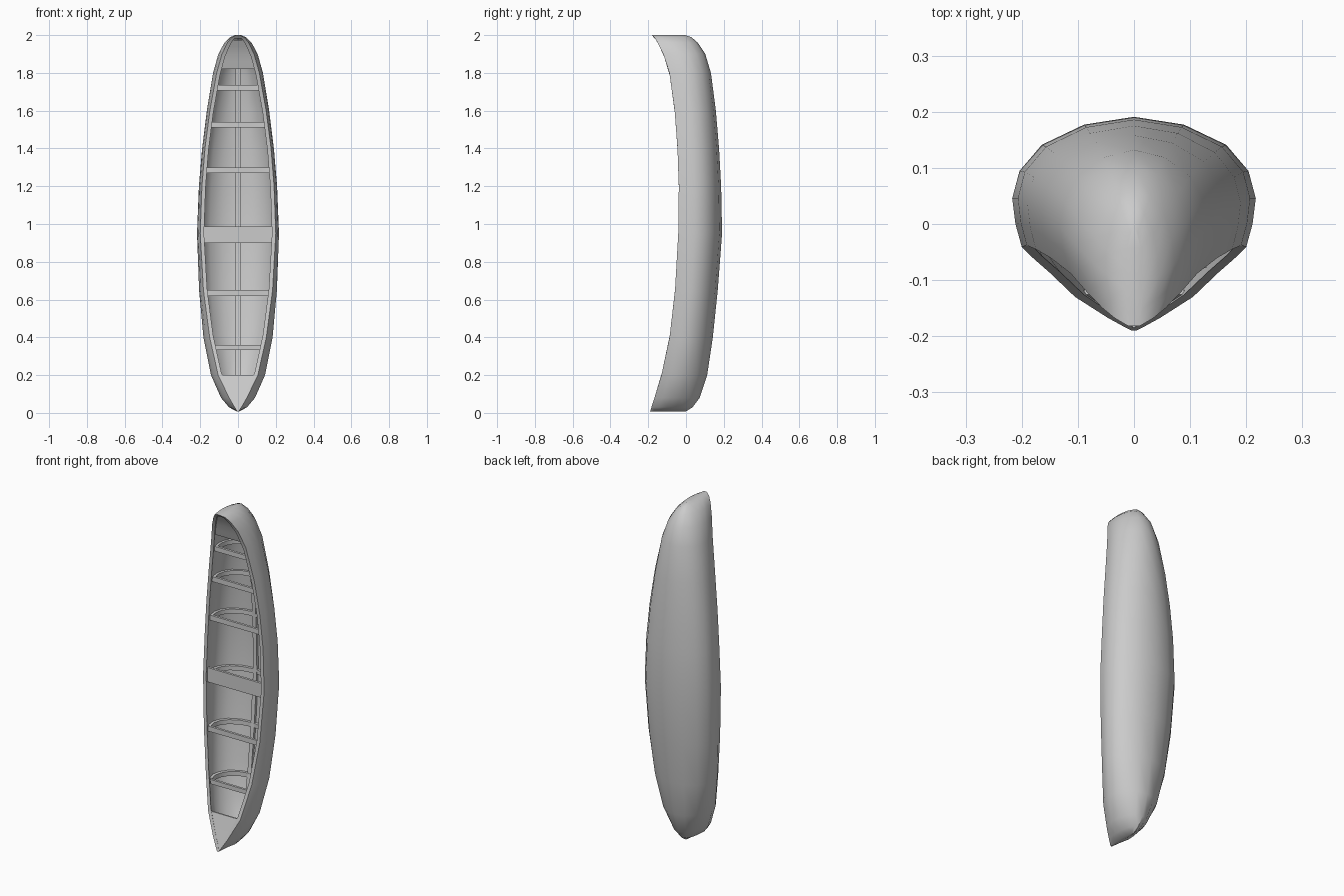
import bpy, bmesh, math

if "Cube" in bpy.data.objects:
    bpy.data.objects.remove(bpy.data.objects["Cube"])

# Stations along the boat: z, widest half-width, gunwale half-width, gunwale y, keel y
ST = [(0.008, .008, .004, -.19, .0), (.03, .048, .018, -.183, .035), (.08, .09, .047, -.167, .072),
      (.2, .143, .105, -.13, .112), (.4, .183, .150, -.087, .142), (.65, .206, .183, -.058, .168),
      (.95, .217, .2, -.041, .191), (1.2, .207, .191, -.038, .186), (1.4, .190, .175, -.045, .175),
      (1.6, .165, .149, -.06, .158), (1.8, .132, .113, -.088, .132), (1.9, .104, .085, -.12, .102),
      (1.96, .072, .056, -.15, .062), (1.988, .044, .034, -.168, .03), (2.0, .016, .01, -.182, -.005)]
PX = [0, .41, .757, .94, 1]                      # half-section widths
PT = [0, .06, .215, .415, .625, .825, 1]         # half-section depths


def at(z):
    """Station values interpolated at height z."""
    z = min(max(z, ST[0][0]), ST[-1][0])
    for a, b in zip(ST, ST[1:]):
        if z <= b[0]:
            f = (z - a[0]) / (b[0] - a[0])
            return [p + (q - p) * f for p, q in zip(a, b)]
    return list(ST[-1])


def section(z, inset=0.0, keel_in=0.0):
    """Full hull section at z as (x, y) from one gunwale to the other."""
    _, w, g, sheer, keel = at(z)
    w, g = max(w - inset, .003), max(g - inset, .002)
    keel -= keel_in
    xs = [w * p for p in PX] + [g + (w - g) * .66, g]
    half = [(x, keel + (sheer - keel) * t) for x, t in zip(xs, PT)]
    return [(-x, y) for x, y in reversed(half[1:])] + half


def finish(name, bm):
    bmesh.ops.recalc_face_normals(bm, faces=bm.faces)
    me = bpy.data.meshes.new(name)
    bm.to_mesh(me)
    bm.free()
    ob = bpy.data.objects.new(name, me)
    bpy.context.collection.objects.link(ob)
    bpy.ops.object.select_all(action='DESELECT')
    ob.select_set(True)
    bpy.context.view_layer.objects.active = ob
    bpy.ops.object.shade_smooth_by_angle(angle=math.radians(35))
    return ob


def loft(bm, rings, closed):
    """Skin successive rings of points and return their vertices."""
    vs = [[bm.verts.new(p) for p in r] for r in rings]
    n = len(rings[0])
    for a, b in zip(vs, vs[1:]):
        for i in range(n if closed else n - 1):
            j = (i + 1) % n
            bm.faces.new((a[i], a[j], b[j], b[i]))
    return vs


def solid(name, rings):
    bm = bmesh.new()
    vs = loft(bm, rings, True)
    bm.faces.new(vs[0])
    bm.faces.new(vs[-1])
    return finish(name, bm)


# Hull: outer skin, inner skin, rim and stems
bm = bmesh.new()
zs = [s[0] for s in ST]
outer = loft(bm, [[(x, y, z) for x, y in section(z)] for z in zs], False)
inner = loft(bm, [[(x, y, 1 + (z - 1) * .982) for x, y in section(1 + (z - 1) * .982, .02, .015)]
                  for z in zs], False)
for k in range(len(zs) - 1):
    for e in (0, -1):
        bm.faces.new((outer[k][e], outer[k + 1][e], inner[k + 1][e], inner[k][e]))
for k in (0, -1):
    bm.faces.new(outer[k])
    bm.faces.new(inner[k])
    bm.faces.new((outer[k][0], outer[k][-1], inner[k][-1], inner[k][0]))
finish("hull", bm)


# End decks, just inside the rim
def deck(name, levels, drop):
    rings = []
    for z in levels:
        _, w, g, sheer, _ = at(z)
        h = max(g - .014, .002)
        y = sheer + drop
        rings.append([(-h, y, z), (h, y, z), (h, y + .008, z), (-h, y + .008, z)])
    solid(name, rings)


deck("lower_deck", [.025, .08, .14, .2], .004)
deck("upper_deck", [1.82, 1.86, 1.9, 1.94, 1.975], .014)

# Keelson along the inside of the bottom
rings = []
for z in [.2, .4, .65, .95, 1.2, 1.4, 1.6, 1.82]:
    y = at(z)[4] - .012
    rings.append([(-.012, y, z), (.012, y, z), (.012, y - .02, z), (-.012, y - .02, z)])
solid("keelson", rings)

# Thwarts with a rib behind each
for i, (z, d) in enumerate([(.347, .026), (.635, .03), (.943, .085),
                            (1.285, .03), (1.525, .03), (1.722, .028)]):
    _, w, g, sheer, _ = at(z)
    y, rings = sheer + .02, []
    for s in (-1, 1):
        rings.append([(s * (at(q)[2] - .012), y + o, q) for q, o in
                      ((z - d / 2, 0), (z + d / 2, 0), (z + d / 2, .014), (z - d / 2, .014))])
    solid("thwart_%d" % (i + 1), rings)
    a, b = section(z, .018, .013), section(z, .036, .03)
    rings = [[(p[0], p[1], z - .013), (p[0], p[1], z + .013), (q[0], q[1], z + .013), (q[0], q[1], z - .013)]
             for p, q in list(zip(a, b))[1:-1]]
    solid("rib_%d" % (i + 1), rings)
